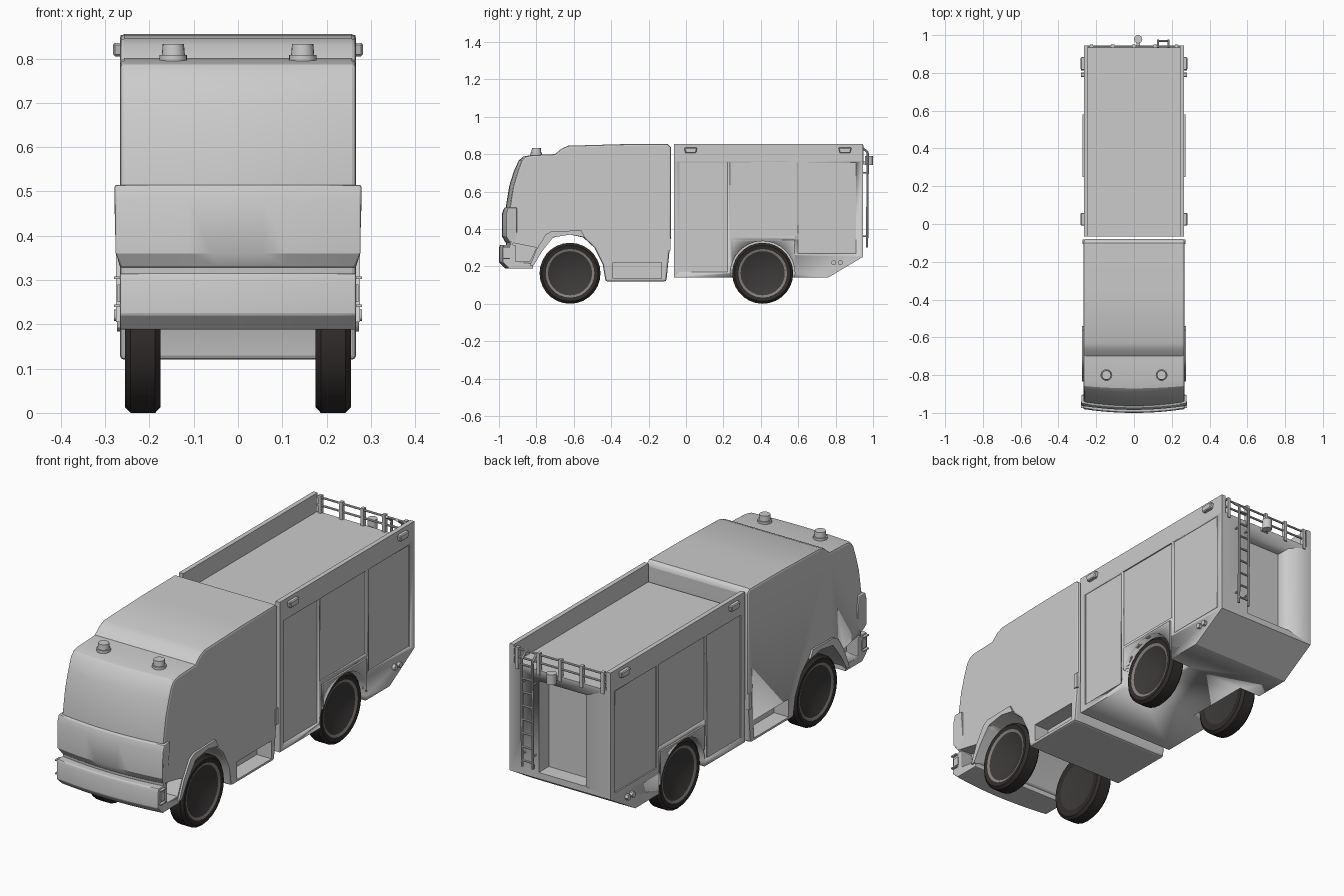
import bpy, bmesh, math
from mathutils import Vector

cube = bpy.data.objects.get("Cube")
if cube:
    bpy.data.objects.remove(cube)


def material(name, rgb):
    m = bpy.data.materials.new(name)
    m.use_nodes = True
    m.diffuse_color = (*rgb, 1)
    bsdf = m.node_tree.nodes["Principled BSDF"]
    bsdf.inputs["Base Color"].default_value = (*rgb, 1)
    bsdf.inputs["Roughness"].default_value = 0.6
    return m


PAINT = material("light grey paint", (0.6, 0.6, 0.6))
RUBBER = material("black rubber", (0.03, 0.025, 0.024))
DISH = material("dark wheel dish", (0.045, 0.042, 0.041))
RIM = material("rim grey", (0.24, 0.22, 0.2))


def finish(name, bm, mats=(PAINT,), smooth=True):
    bmesh.ops.recalc_face_normals(bm, faces=bm.faces)
    me = bpy.data.meshes.new(name)
    bm.to_mesh(me)
    bm.free()
    ob = bpy.data.objects.new(name, me)
    bpy.context.collection.objects.link(ob)
    for m in mats:
        me.materials.append(m)
    if smooth:
        select(ob)
        bpy.ops.object.shade_smooth_by_angle(angle=math.radians(30))
    return ob


def select(ob):
    bpy.ops.object.select_all(action="DESELECT")
    ob.select_set(True)
    bpy.context.view_layer.objects.active = ob


def slab(name, profile, x0, x1, bow=0.0, rows=1):
    """Extrude a (y, z) profile across x, with the nose swept back at the sides."""
    bm = bmesh.new()
    rings = []
    for i in range(rows + 1):
        x = x0 + (x1 - x0) * i / rows
        ring = []
        for y, z in profile:
            fade = min(1, max(0, (-0.8 - y) * 8))
            ring.append(bm.verts.new((x, y + bow * fade * (x / x1) ** 2, z)))
        rings.append(ring)
    n = len(profile)
    for a, b in zip(rings, rings[1:]):
        for j in range(n):
            k = (j + 1) % n
            bm.faces.new((a[j], a[k], b[k], b[j]))
    bm.faces.new(rings[0])
    bm.faces.new(rings[-1])
    return finish(name, bm)


def block(name, x, y, z):
    """Box from (min, max) pairs."""
    return slab(name, [(y[0], z[0]), (y[1], z[0]), (y[1], z[1]), (y[0], z[1])], *x)


def rod(name, a, b, r, r2=None, sides=8):
    a, b = Vector(a), Vector(b)
    bm = bmesh.new()
    bmesh.ops.create_cone(bm, cap_ends=True, segments=sides, radius1=r,
                          radius2=r if r2 is None else r2, depth=(b - a).length)
    turn = Vector((0, 0, 1)).rotation_difference(b - a).to_matrix()
    for v in bm.verts:
        v.co = turn @ v.co + (a + b) / 2
    return finish(name, bm)


def bevel(ob, width, segments=2):
    select(ob)
    m = ob.modifiers.new("bevel", "BEVEL")
    m.width, m.segments, m.limit_method = width, segments, "ANGLE"
    m.angle_limit = math.radians(40)
    bpy.ops.object.modifier_apply(modifier=m.name)
    bpy.ops.object.shade_smooth_by_angle(angle=math.radians(30))


def cut(ob, cutter):
    select(ob)
    m = ob.modifiers.new("cut", "BOOLEAN")
    m.operation, m.solver, m.object = "DIFFERENCE", "EXACT", cutter
    bpy.ops.object.modifier_apply(modifier=m.name)
    bpy.data.objects.remove(cutter)


def span(s, a, b):
    """Mirrored x range."""
    return (s * a, s * b)


# Cab shell with open front wheel arch
cab = slab("cab", [
    (-.95, .21), (-.963, .33), (-.968, .42), (-.963, .52), (-.945, .63),
    (-.92, .71), (-.895, .765), (-.87, .787), (-.83, .795), (-.70, .80),
    (-.665, .83), (-.63, .845), (-.35, .853), (-.10, .855), (-.08, .84),
    (-.08, .36), (-.105, .12), (-.43, .12), (-.445, .21), (-.49, .30),
    (-.55, .355), (-.62, .37), (-.71, .355), (-.77, .28), (-.815, .21)],
    -.267, .267, bow=.022, rows=10)
bevel(cab, .01)

# Rear body and the raised sides round its roof deck
body = slab("rear_body", [(-.065, .14), (.76, .14), (.945, .25),
                          (.945, .765), (-.065, .765)], -.265, .265)
WHEELS = {"front": -.62, "rear": .41}
for s, side in ((1, "left"), (-1, "right")):
    # Step bays in the cab
    cut(cab, block("step_cutter", span(s, .19, .3), (-.39, -.13), (.135, .22)))
    cut(cab, slab("nose_cutter", [(-.925, .225), (-.835, .225), (-.80, .30),
                                  (-.925, .325)], s * .20, s * .3))
    # Shutter recesses in the body
    for y0, y1, z0 in ((-.035, .222, .17), (.236, .585, .36), (.60, .91, .27)):
        cut(body, block("shutter_cutter", span(s, .259, .3), (y0, y1), (z0, .755)))
    # Rear wheel well with its square arch plate
    arch = block(side + "_rear_arch", span(s, .25, .273), (.25, .58), (.145, .342))
    for ob in (body, arch):
        cut(ob, rod("well_cutter", (s * .15, .41, .163), (s * .3, .41, .163), .172, sides=32))
    block(side + "_deck_wall", span(s, .243, .265), (-.065, .945), (.76, .853))
    # Front arch lip
    slab(side + "_front_arch_lip", [
        (-.835, .205), (-.80, .29), (-.75, .37), (-.72, .388), (-.56, .392), (-.54, .355),
        (-.62, .37), (-.71, .355), (-.77, .28), (-.815, .205)], s * .255, s * .276)
    # Cab rear handle
    block(side + "_cab_handle", span(s, .26, .272), (-.105, -.083), (.285, .36))
    # Side marker lamps near the roof
    for y in (.025, .85):
        lamp = slab(side + "_side_lamp", [(y - .035, .835), (y + .035, .835),
                                          (y + .028, .805), (y - .028, .805)],
                    s * .26, s * .282)
        bevel(lamp, .004, 1)
    # Round lamps on the rear corner
    for y in (.79, .825):
        rod(side + "_corner_lamp", (s * .255, y, .22), (s * .28, y, .22), .013, sides=12)
    # Bumper end brackets
    block(side + "_bumper_lamp", span(s, .25, .272), (-.968, -.935), (.25, .29))
    for z in (.242, .305):
        block(side + "_bumper_bracket", span(s, .25, .28), (-.975, -.94), (z - .003, z + .003))
    # Roof beacons
    x = s * .146
    rod(side + "_beacon_base", (x, -.80, .785), (x, -.80, .808), .031, sides=20)
    rod(side + "_beacon", (x, -.80, .808), (x, -.80, .833), .026, .024, sides=20)

# Recessed rear panel
cut(body, block("rear_cutter", (-.135, .112), (.87, 1.0), (.28, .715)))

# Nose panel and bumper
nose = slab("nose_panel", [(-.972, .515), (-.984, .48), (-.984, .36), (-.965, .327),
                           (-.925, .327), (-.925, .515)], -.279, .279, bow=.022, rows=10)
for v in nose.data.vertices:
    if v.co.z < .35:
        v.co.x *= .95
bevel(nose, .006)
bumper = slab("bumper", [(-.995, .315), (-1.0, .30), (-1.0, .222), (-.965, .188),
                         (-.82, .188), (-.82, .215), (-.93, .225), (-.93, .315)],
              -.267, .267, bow=.02, rows=10)
bevel(bumper, .004)


# Wheels: tyre, rim ring and hollow dish turned round the axle
def wheel(name, y, s):
    section = [(0, .2), (.118, .247), (.13, .252), (.15, .255), (.163, .243),
               (.163, .187), (.15, .175), (.118, .178), (0, .2)]
    mats = [1, 2, 0, 0, 0, 0, 0, 1]
    n = 28
    bm = bmesh.new()
    rings = [[bm.verts.new((s * x, y + r * math.cos(2 * math.pi * i / n),
                            .163 + r * math.sin(2 * math.pi * i / n)))
              for i in range(n)] for r, x in section]
    for a, b, m in zip(rings, rings[1:], mats):
        for i in range(n):
            k = (i + 1) % n
            bm.faces.new((a[i], a[k], b[k], b[i])).material_index = m
    bmesh.ops.remove_doubles(bm, verts=bm.verts, dist=1e-5)
    finish(name, bm, (RUBBER, DISH, RIM))


for end, y in WHEELS.items():
    for s, side in ((1, "left"), (-1, "right")):
        wheel(f"{side}_{end}_wheel", y, s)

# Rear railing
for z in (.80, .838):
    rod("railing_bar", (-.245, .94, z), (.245, .94, z), .005)
for i in range(5):
    x = -.225 + i * .1125
    block("railing_post", (x - .008, x + .008), (.932, .95), (.745, .848))

# Ladder with hooked top
for x in (.127, .183):
    rod("ladder_rail", (x, .968, .30), (x, .972, .81), .006)
    rod("ladder_hook", (x, .972, .81), (x, .935, .84), .006)
    for z in (.36, .70):
        rod("ladder_mount", (x, .94, z), (x, .97, z), .004)
for i in range(8):
    z = .33 + i * .065
    rod("ladder_rung", (.127, .969, z), (.183, .969, z), .005)

# Rear work lamp on its bracket
rod("work_lamp", (.022, .978, .742), (.022, .978, .79), .022, sides=16)
block("work_lamp_bracket", (.012, .032), (.935, .97), (.745, .76))
